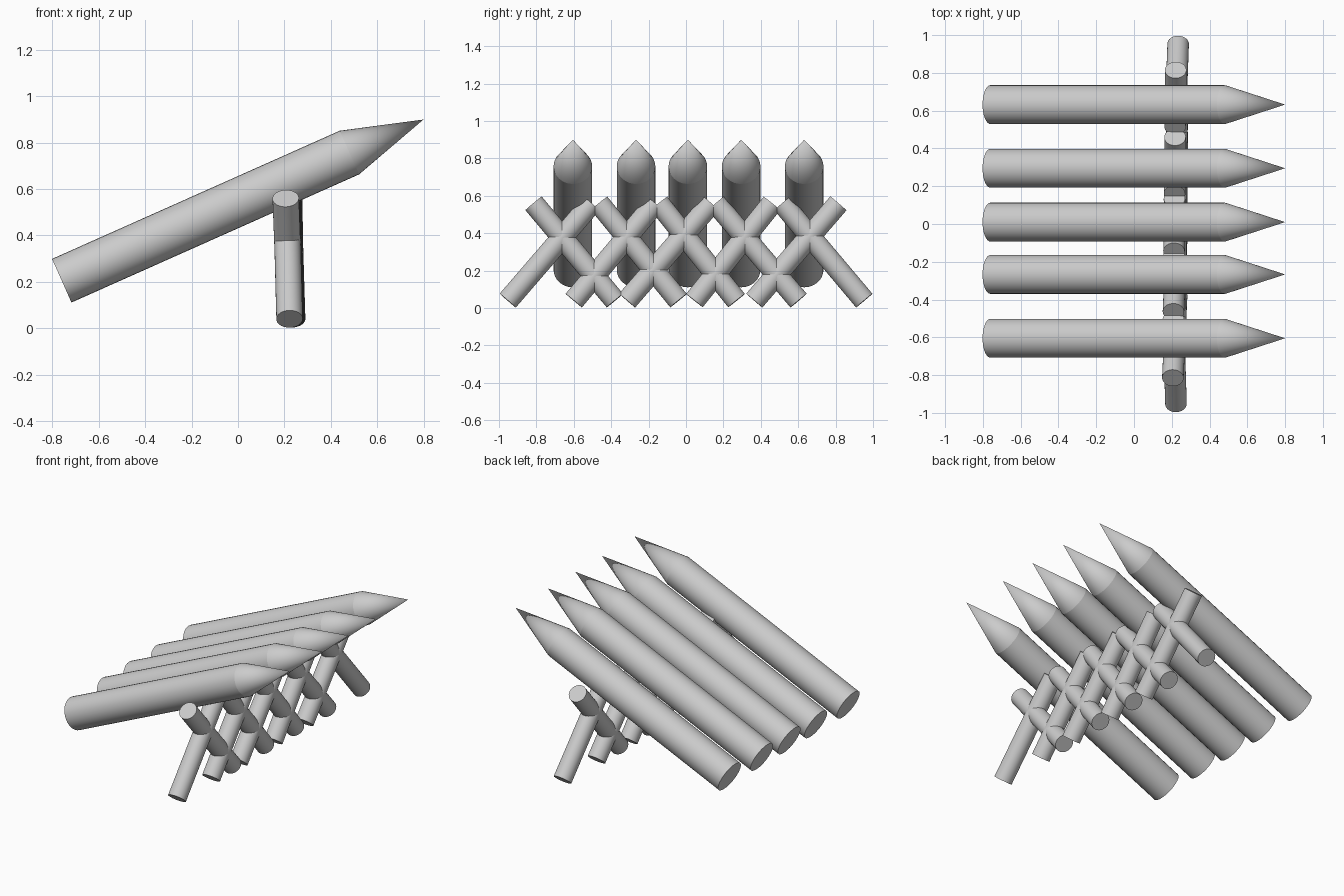
import bpy
import math
from mathutils import Vector

if "Cube" in bpy.data.objects:
    bpy.data.objects.remove(bpy.data.objects["Cube"])


def rod(name, a, b, r1, r2):
    """Round rod from point a to point b, radius r1 at a and r2 at b."""
    a, b = Vector(a), Vector(b)
    d = b - a
    bpy.ops.mesh.primitive_cone_add(vertices=32, radius1=r1, radius2=r2,
                                    depth=d.length, location=(a + b) / 2)
    ob = bpy.context.object
    ob.name = name
    ob.rotation_euler = d.to_track_quat('Z', 'Y').to_euler()
    bpy.ops.object.shade_smooth_by_angle(angle=math.radians(35))
    return ob


# Leaning sharpened logs
R = 0.103
for i, y in enumerate((-0.605, -0.267, 0.01, 0.295, 0.632)):
    base, tip = Vector((-0.76, y, 0.205)), Vector((0.80, y, 0.90))
    axis = (tip - base).normalized()
    shoulder = tip - axis * 0.35
    rod(f"log_{i + 1}", base, shoulder, R, R)
    rod(f"log_point_{i + 1}", shoulder, tip, R, 0)

# Crossed support sticks: (foot y, head y)
sticks = [(-0.953, -0.505), (-0.60, -0.165), (-0.315, 0.135), (0.045, 0.46), (0.365, 0.815),
          (-0.38, -0.815), (-0.04, -0.465), (0.27, -0.145), (0.602, 0.16), (0.953, 0.515)]
for i, (foot, head) in enumerate(sticks):
    rod(f"support_stick_{i + 1}", (0.228 + 0.006 * foot, foot, 0.04),
        (0.213 + 0.009 * head, head, 0.56), 0.057, 0.057)
